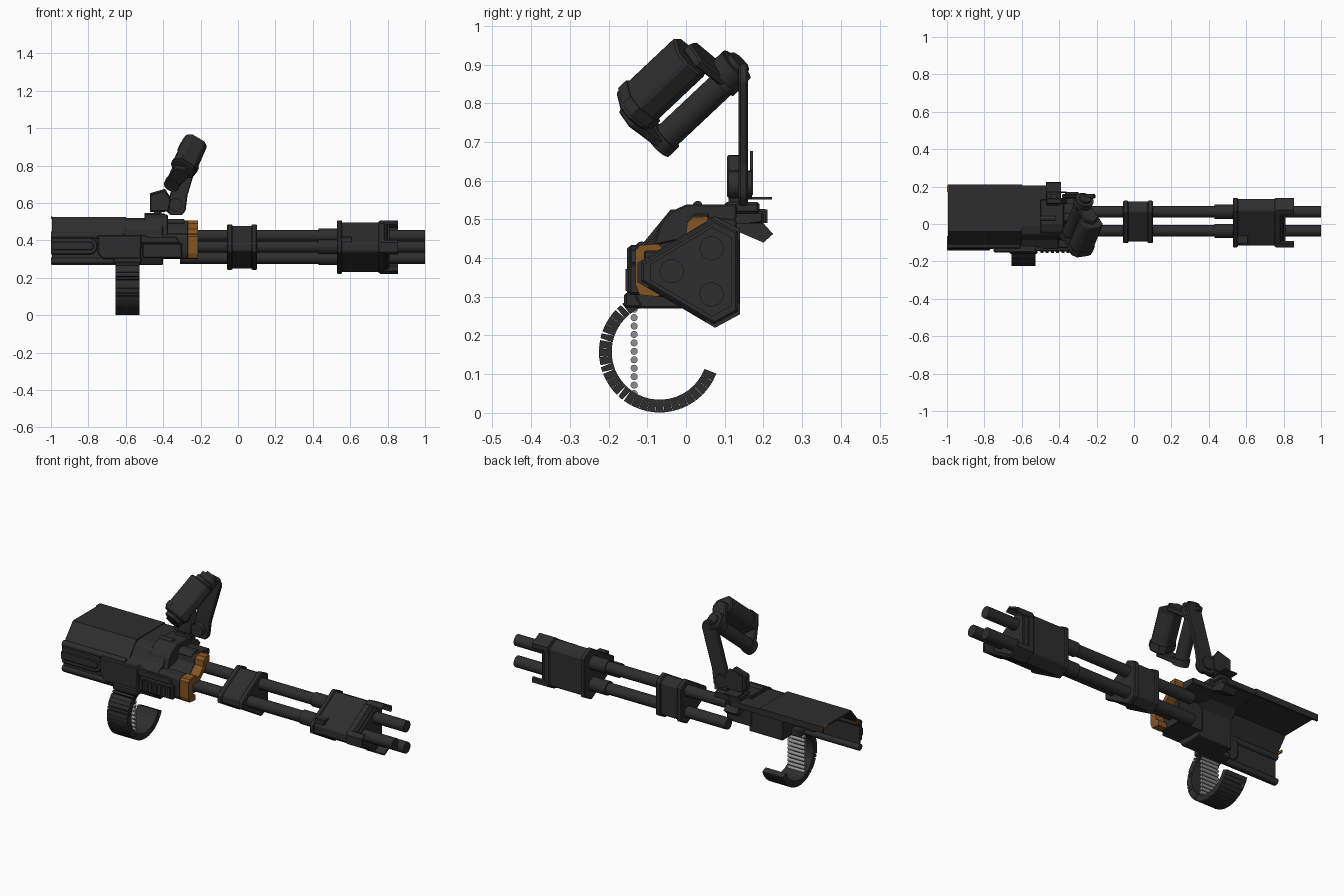
import bpy, bmesh, math
from mathutils import Matrix, Vector


def material(name, rgb):
    m = bpy.data.materials.new(name)
    m.diffuse_color = (*rgb, 1)
    return m


DARK = material("dark_gunmetal", (0.027, 0.027, 0.028))
ORANGE = material("burnt_orange", (0.23, 0.09, 0.017))
STEEL = material("pale_steel", (0.28, 0.28, 0.29))


def prism(name, pts, x0, x1, mat=DARK, M=None, bevel=0, smooth=False):
    """Extrude a (y, z) profile along local x, then place it with matrix M."""
    bm = bmesh.new()
    a = [bm.verts.new((x0, p[0], p[1])) for p in pts]
    b = [bm.verts.new((x1, p[0], p[1])) for p in pts]
    bm.faces.new(a)
    bm.faces.new(b[::-1])
    for i in range(len(pts)):
        j = (i + 1) % len(pts)
        bm.faces.new((a[i], b[i], b[j], a[j])).smooth = smooth
    if M:
        bm.transform(M)
    bmesh.ops.recalc_face_normals(bm, faces=bm.faces)
    me = bpy.data.meshes.new(name)
    bm.to_mesh(me)
    bm.free()
    me.materials.append(mat)
    ob = bpy.data.objects.new(name, me)
    bpy.context.collection.objects.link(ob)
    if bevel:
        mod = ob.modifiers.new("bevel", 'BEVEL')
        mod.width, mod.segments, mod.limit_method = bevel, 1, 'ANGLE'
    return ob


def rect(u0, u1, v0, v1):
    return [(u0, v0), (u1, v0), (u1, v1), (u0, v1)]


def circle(u, v, r, n=24):
    return [(u + r * math.cos(2 * math.pi * i / n), v + r * math.sin(2 * math.pi * i / n)) for i in range(n)]


def rod(name, u, v, r, x0, x1, mat=DARK, M=None, n=24):
    return prism(name, circle(u, v, r, n), x0, x1, mat, M, smooth=True)


def box(name, x0, x1, y0, y1, z0, z1, mat=DARK, bevel=0):
    return prism(name, rect(y0, y1, z0, z1), x0, x1, mat, bevel=bevel)


# profile in (x, z) extruded along y
ALONG_Y = Matrix(((0, 1, 0, 0), (1, 0, 0, 0), (0, 0, 1, 0), (0, 0, 0, 1)))

# ---- three barrels with sleeves
for i, (y, z) in enumerate([(0.066, 0.425), (0.066, 0.306), (-0.037, 0.366)]):
    rod(f"barrel_{i}", y, z, 0.031, -0.31, 1.0)
    rod(f"barrel_sleeve_{i}", y, z, 0.038, 0.43, 0.56)

# ---- triangular muzzle shroud and barrel clamp
TRI = [(-0.125, 0.388), (-0.125, 0.338), (0.075, 0.22), (0.14, 0.255), (0.14, 0.475), (0.075, 0.508)]
CY, CZ = 0.035, 0.365


def tri(s, pts=TRI):
    return [(CY + (y - CY) * s, CZ + (z - CZ) * s) for y, z in pts]


prism("muzzle_shroud", tri(0.94), 0.54, 0.8, bevel=0.006)
prism("shroud_rear_flange", tri(1.0), 0.53, 0.555, bevel=0.004)
prism("shroud_front_flange", tri(0.98), 0.75, 0.785, bevel=0.004)
prism("shroud_core", tri(0.8), 0.79, 0.81)
for k in range(3):  # corner tabs around the muzzle
    c1, c2 = TRI[2 * k], TRI[2 * k + 1]
    prv, nxt = TRI[2 * k - 1], TRI[(2 * k + 2) % 6]
    wing1 = tuple(c1[i] + (prv[i] - c1[i]) * 0.12 for i in (0, 1))
    wing2 = tuple(c2[i] + (nxt[i] - c2[i]) * 0.12 for i in (0, 1))
    arc = [wing1, c1, c2, wing2]
    prism(f"muzzle_tab_{k}", tri(1.0, arc) + tri(0.93, arc)[::-1], 0.76, 0.855)
box("shroud_latch", 0.55, 0.61, -0.108, -0.06, 0.38, 0.42, bevel=0.004)

prism("barrel_clamp", tri(0.8), -0.05, 0.09, bevel=0.005)
for i, x in enumerate((-0.058, 0.073)):
    prism(f"clamp_flange_{i}", tri(0.86), x, x + 0.028, bevel=0.005)

# ---- front cover with the orange collar, stepped profile
COLLAR = [(-0.07, 0.3), (-0.12, 0.305), (-0.13, 0.33), (-0.13, 0.42), (-0.12, 0.433), (-0.072, 0.437),
          (-0.055, 0.42), (-0.04, 0.42), (0.0, 0.46), (0.003, 0.49), (0.018, 0.506), (0.056, 0.507)]
INNER = [(0.056, 0.472), (0.03, 0.472), (0.02, 0.44), (-0.03, 0.395), (-0.09, 0.395), (-0.09, 0.34), (-0.07, 0.33)]
prism("orange_collar", COLLAR + INNER, -0.267, -0.215, ORANGE)
prism("front_cover", COLLAR + [(0.13, 0.5), (0.13, 0.47), (0.02, 0.45), (0.02, 0.3)], -0.42, -0.267, bevel=0.003)
prism("cover_ridge", [(0.0, 0.49), (0.02, 0.515), (0.06, 0.515), (0.06, 0.49)], -0.38, -0.285, bevel=0.004)

# ---- middle receiver
prism("receiver", [(-0.115, 0.27), (-0.132, 0.3), (-0.132, 0.425), (-0.085, 0.455), (-0.055, 0.505), (-0.01, 0.52),
                   (0.2, 0.52), (0.2, 0.49), (0.06, 0.475), (0.015, 0.43), (0.015, 0.27)], -0.61, -0.4, bevel=0.005)
prism("receiver_hump", [(-0.09, 0.43), (-0.078, 0.45), (-0.068, 0.488), (-0.04, 0.52), (0.0, 0.538), (0.13, 0.538),
                        (0.13, 0.5), (0.0, 0.45)], -0.5, -0.375, bevel=0.004)
rod("top_knob", 0.03, 0.535, 0.013, -0.5, -0.42, n=12)
prism("rear_flap", [(0.12, 0.49), (0.2, 0.49), (0.225, 0.462), (0.2, 0.44), (0.13, 0.47)], -0.47, -0.39)

# ---- feed box and vent block on the front side
prism("feed_box", [(-0.75, 0.33), (-0.72, 0.3), (-0.55, 0.3), (-0.52, 0.27), (-0.515, 0.43), (-0.75, 0.43)],
      -0.152, -0.1, M=ALONG_Y, bevel=0.006)
box("feed_mouth", -0.665, -0.515, -0.16, -0.06, 0.272, 0.31, bevel=0.006)
box("vent_block", -0.51, -0.3, -0.148, -0.1, 0.305, 0.385, bevel=0.006)
for i in range(7):
    box(f"vent_rib_{i}", -0.5 + i * 0.028, -0.484 + i * 0.028, -0.156, -0.14, 0.315, 0.372)
prism("vent_brow", [(-0.53, 0.385), (-0.31, 0.385), (-0.33, 0.42), (-0.47, 0.42), (-0.53, 0.435)],
      -0.145, -0.1, M=ALONG_Y, bevel=0.004)

# ---- rear housing: open folded shell with side ribs
SHELL = [(0.21, 0.49), (0.21, 0.525), (-0.04, 0.525), (-0.11, 0.44), (-0.122, 0.42), (-0.122, 0.27),
         (-0.112, 0.27), (-0.112, 0.416), (-0.101, 0.433), (-0.036, 0.515), (0.2, 0.515), (0.2, 0.49)]
prism("rear_shell", SHELL, -0.995, -0.6)
prism("shell_lip", rect(0.195, 0.207, 0.49, 0.52), -0.6, -0.42)


def capsule(x0, x1, z, r):
    """Bar outline with a rounded front end, as (x, z)."""
    nose = [(x1 - r + r * math.cos(t), z + r * math.sin(t)) for t in [math.pi * (k / 8 - 0.5) for k in range(9)]]
    return [(x0, z - r)] + nose + [(x0, z + r)]


prism("side_rib_large", capsule(-1, -0.75, 0.37, 0.046), -0.134, -0.113, M=ALONG_Y, bevel=0.005)
prism("side_rib_inner", capsule(-1, -0.77, 0.37, 0.022), -0.141, -0.12, M=ALONG_Y, bevel=0.004)
for i, z in enumerate((0.29, 0.425)):
    rod(f"side_bar_{i}", -0.114, z, 0.018, -1, -0.61, n=12)
for i, (y, z) in enumerate([(-0.1, 0.435), (0.17, 0.515)]):  # small orange rear marks
    box(f"orange_mark_{i}", -1.0, -0.993, y, y + 0.035, z, z + 0.012, ORANGE)

# ---- ammunition chute: curved row of links and stacked rounds
YC, ZC, N = -0.068, 0.158, 28
a0, a1 = math.radians(112), math.radians(339)
step = (a1 - a0) / N
for i in range(N):
    s, e = a0 + i * step, a0 + (i + 1) * step
    g = step * (0.22 if i % 4 == 2 and i < 16 else 0.02)  # some links stand slightly apart
    pts = [(YC + r * math.cos(t), ZC + r * math.sin(t))
           for r, t in ((0.124, s), (0.157, s + g), (0.157, e - g), (0.124, e))]
    prism(f"chute_link_{i}", pts, -0.655, -0.527)
for i in range(11):
    rod(f"round_{i}", -0.134, 0.05 + i * 0.0218, 0.0092, -0.645, -0.54, STEEL, n=12)

# ---- carry arm: base, upright link and pivots
box("arm_foot", -0.47, -0.39, 0.1, 0.19, 0.515, 0.545, bevel=0.006)
box("arm_post", -0.45, -0.41, 0.11, 0.16, 0.53, 0.6)
box("arm_side_tongue", -0.47, -0.39, 0.16, 0.222, 0.551, 0.558)
BASE = [(-0.47, 0.555), (-0.37, 0.555), (-0.36, 0.62), (-0.39, 0.668), (-0.47, 0.645)]
prism("arm_base_block", BASE, 0.106, 0.14, M=ALONG_Y, bevel=0.005)
prism("arm_base_plate", [(x, z + 0.008) for x, z in BASE], 0.165, 0.173, M=ALONG_Y)
LINK = [(-0.385, 0.56), (-0.36, 0.535), (-0.3, 0.535), (-0.28, 0.56), (-0.27, 0.64), (-0.205, 0.86),
        (-0.22, 0.895), (-0.27, 0.905), (-0.295, 0.88), (-0.36, 0.66)]
prism("arm_upright", LINK, 0.136, 0.16, M=ALONG_Y, bevel=0.005)
rod("arm_lower_pivot", -0.333, 0.59, 0.036, 0.11, 0.17, M=ALONG_Y)

# ---- tilted handle loop: padded cover, grip and end links
G, P = Vector((-0.32, 0.015, 0.775)), Vector((-0.255, -0.072, 0.862))
ax = Vector((0.07, 0.17, 0.16)).normalized()
up = P - G
up = (up - ax * up.dot(ax)).normalized()
side = ax.cross(up)
H = Matrix.Translation(G) @ Matrix((ax, up, side)).transposed().to_4x4()
PAD = [(0.08, -0.04), (0.074, 0.045), (0.1, 0.066), (0.15, 0.066), (0.175, 0.038), (0.175, -0.038),
       (0.15, -0.064), (0.1, -0.064)]
prism("handle_cover", PAD, -0.1, 0.12, M=H, bevel=0.006)
prism("handle_cover_band", [(0.125 + (u - 0.125) * 1.07, v * 1.07) for u, v in PAD], -0.085, -0.055, M=H)
rod("handle_grip", 0, 0, 0.036, -0.1, 0.13, M=H, n=20)
for i, x in enumerate((-0.125, 0.115)):
    rod(f"grip_collar_{i}", 0, 0, 0.042, x, x + 0.035, M=H, n=20)
    prism(f"handle_end_link_{i}", [(-0.02, -0.035), (0.12, -0.045), (0.15, 0), (0.12, 0.045), (-0.02, 0.035)],
          x + 0.003, x + 0.03, M=H, bevel=0.005)
rod("upper_pivot_disc", 0.012, 0, 0.05, 0.135, 0.178, M=H)
rod("upper_pivot_cap", 0.012, 0, 0.032, 0.17, 0.192, M=H, n=12)
